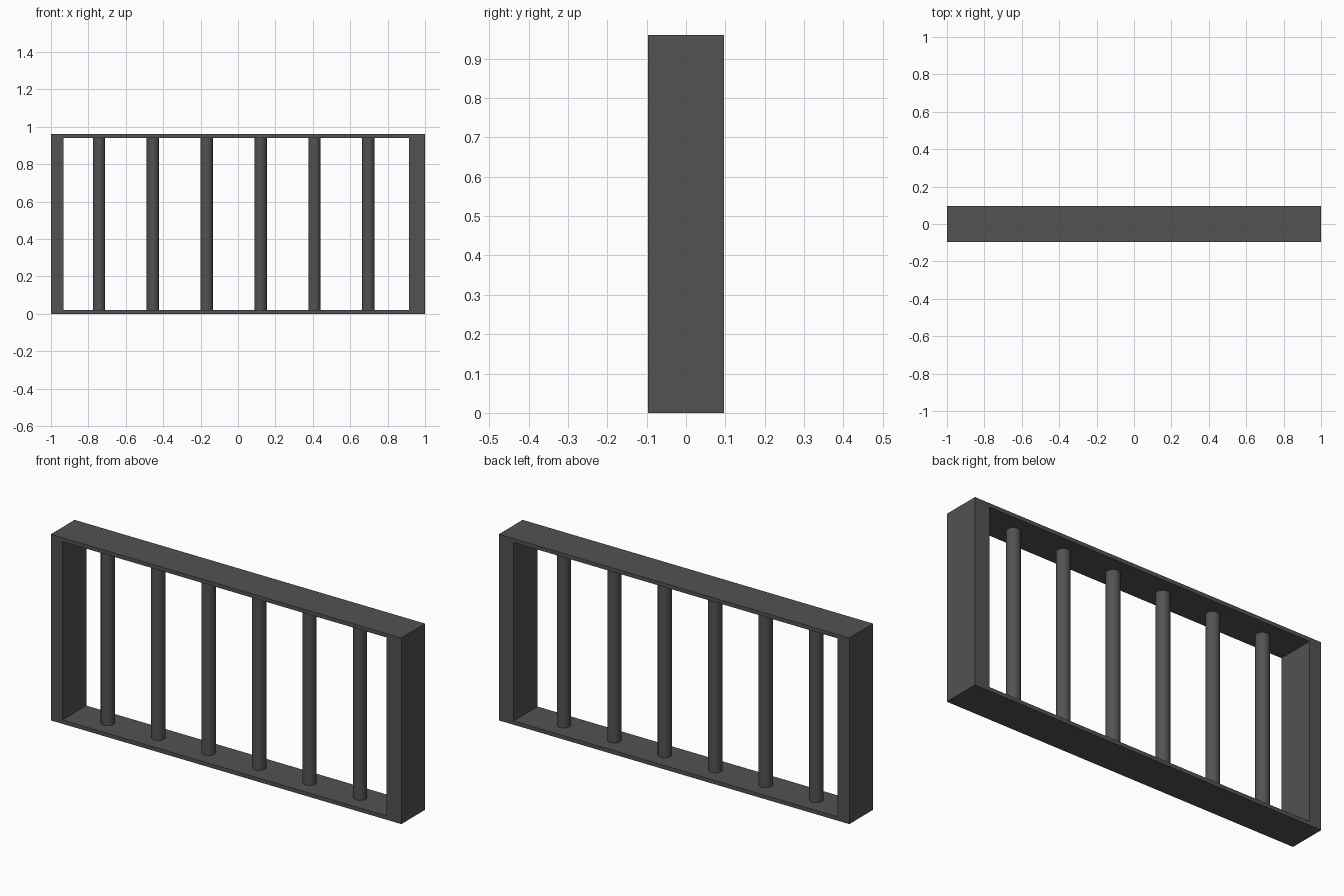
import bpy, bmesh

if "Cube" in bpy.data.objects:
    bpy.data.objects.remove(bpy.data.objects["Cube"])

DEPTH = 0.194      # full thickness in y
HEIGHT = 0.96
RAIL = 0.02        # top and bottom plate thickness

metal = bpy.data.materials.new("dark_metal")
metal.diffuse_color = (0.085, 0.085, 0.085, 1)
metal.use_nodes = True
metal.node_tree.nodes["Principled BSDF"].inputs["Base Color"].default_value = metal.diffuse_color


# Frame: rectangular ring (narrow left post, wider right post) extruded in depth
def make_frame():
    def rect(x0, x1, z0, z1):
        return [(x0, z0), (x1, z0), (x1, z1), (x0, z1)]

    bm = bmesh.new()
    y = -DEPTH / 2
    outer = [bm.verts.new((x, y, z)) for x, z in rect(-1, 1, 0, HEIGHT)]
    inner = [bm.verts.new((x, y, z))
             for x, z in rect(-0.933, 0.915, RAIL, HEIGHT - RAIL)]
    faces = []
    for i in range(4):
        j = (i + 1) % 4
        faces.append(bm.faces.new((outer[i], outer[j], inner[j], inner[i])))
    ext = bmesh.ops.extrude_face_region(bm, geom=faces, use_keep_orig=True)
    verts = [g for g in ext["geom"] if isinstance(g, bmesh.types.BMVert)]
    bmesh.ops.translate(bm, verts=verts, vec=(0, DEPTH, 0))
    bmesh.ops.recalc_face_normals(bm, faces=bm.faces)
    mesh = bpy.data.meshes.new("frame")
    bm.to_mesh(mesh)
    bm.free()
    obj = bpy.data.objects.new("frame", mesh)
    bpy.context.collection.objects.link(obj)
    mesh.materials.append(metal)


make_frame()

# Six evenly spaced round bars
for i in range(6):
    bpy.ops.mesh.primitive_cylinder_add(
        vertices=32, radius=0.033, depth=HEIGHT - 2 * RAIL,
        location=(-0.743 + i * 0.288, 0, HEIGHT / 2))
    bar = bpy.context.object
    bar.name = f"bar_{i + 1}"
    bar.data.materials.append(metal)
    bpy.ops.object.shade_smooth_by_angle()
